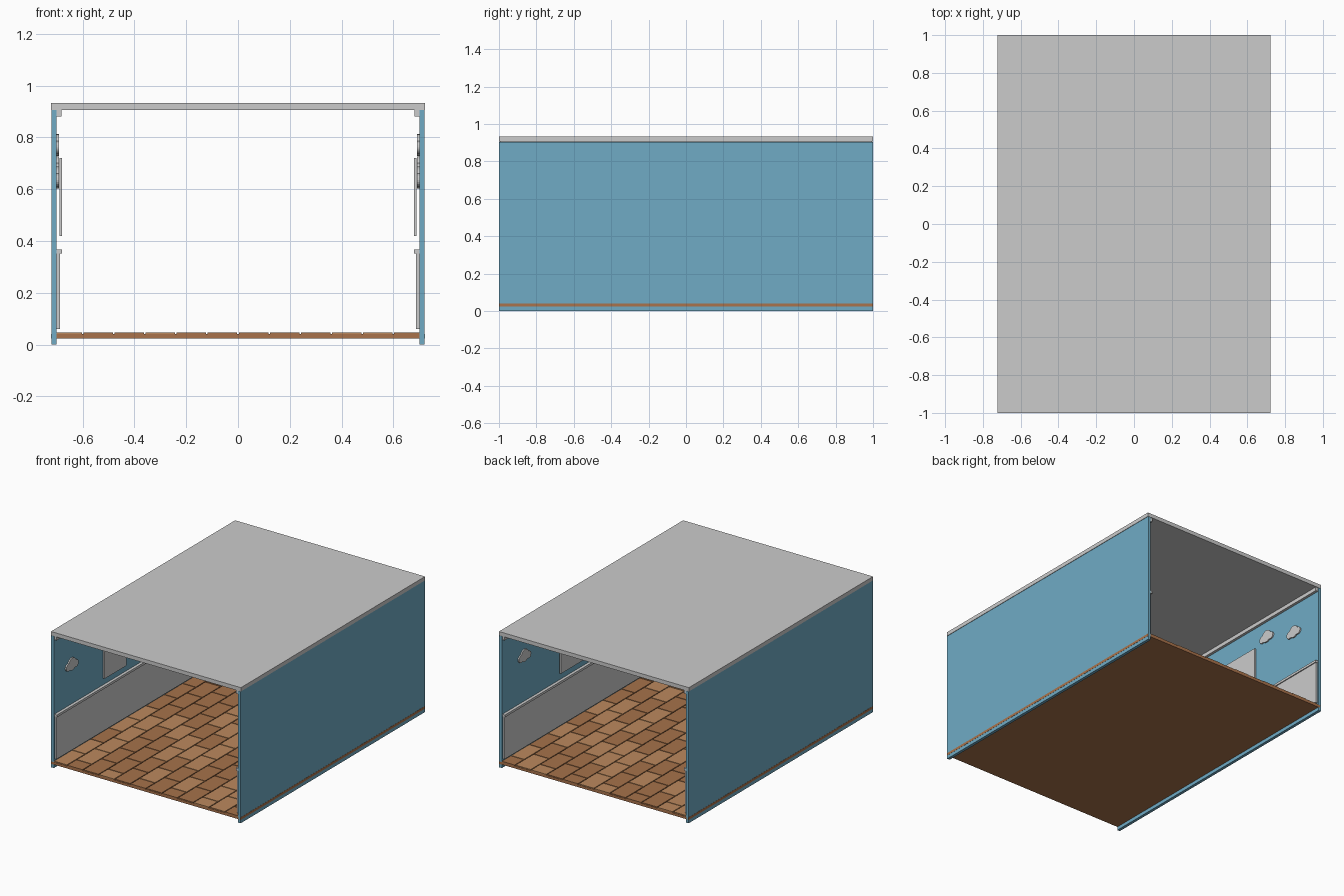
import bpy, bmesh, math, random

if "Cube" in bpy.data.objects:
    bpy.data.objects.remove(bpy.data.objects["Cube"])

random.seed(4)


def material(name, rgb):
    m = bpy.data.materials.new(name)
    m.diffuse_color = (*rgb, 1)
    m.use_nodes = True
    m.node_tree.nodes["Principled BSDF"].inputs["Base Color"].default_value = m.diffuse_color
    return m


blue = material("wall_blue", (0.16, 0.41, 0.56))
slab_brown = material("slab_brown", (0.40, 0.17, 0.07))
wood_dark = material("wood_dark", (0.38, 0.17, 0.07))
wood_light = material("wood_light", (0.50, 0.25, 0.11))


def add_box(bm, x, y, z):
    verts = bmesh.ops.create_cube(bm, size=1)["verts"]
    for v in verts:
        v.co = [lo + (c + 0.5) * (hi - lo) for c, (lo, hi) in zip(v.co, (x, y, z))]


def finish(bm, name, mat=None, mirror=False):
    bmesh.ops.recalc_face_normals(bm, faces=bm.faces)
    me = bpy.data.meshes.new(name)
    bm.to_mesh(me)
    bm.free()
    ob = bpy.data.objects.new(name, me)
    bpy.context.collection.objects.link(ob)
    if mat:
        me.materials.append(mat)
    if mirror:
        mod = ob.modifiers.new("mirror", "MIRROR")
        mod.use_mirror_merge = False
    return ob


def box(name, x, y, z, mat=None, mirror=False):
    bm = bmesh.new()
    add_box(bm, x, y, z)
    return finish(bm, name, mat, mirror)


# Shell: side walls, floor slab and ceiling
box("walls", (0.70, 0.72), (-1, 1), (0, 0.905), blue, True)
box("floor_slab", (-0.721, 0.721), (-1, 1), (0.024, 0.041), slab_brown)
box("ceiling", (-0.722, 0.722), (-1, 1), (0.906, 0.933))

# Floor planks: twelve staggered columns in two wood tones
tones = [bmesh.new(), bmesh.new()]
pitch, length, gap = 0.12, 0.2, 0.003
for col in range(12):
    x0 = max(-0.72 + col * pitch + gap, -0.70)
    x1 = min(-0.72 + (col + 1) * pitch - gap, 0.70)
    start = -1 - (length / 2 if col % 2 else 0)
    for row in range(11):
        y0 = max(start + row * length + gap, -1)
        y1 = min(start + (row + 1) * length - gap, 1)
        if y1 - y0 > 0.02:
            add_box(tones[random.random() < 0.35], (x0, x1), (y0, y1), (0.041, 0.047))
finish(tones[0], "dark_planks", wood_dark)
finish(tones[1], "light_planks", wood_light)

# Wall trim, mirrored to both sides
box("lower_panels", (0.687, 0.70), (-0.99, 0.99), (0.06, 0.353), None, True)
box("chair_rails", (0.68, 0.70), (-0.995, 0.995), (0.352, 0.368), None, True)
box("crown_trim", (0.682, 0.70), (-0.995, 0.995), (0.88, 0.906), None, True)

# Notice boards standing just off the walls
box("front_boards", (0.679, 0.689), (-0.48, -0.24), (0.42, 0.72), None, True)
box("back_boards", (0.679, 0.689), (0.10, 0.39), (0.42, 0.72), None, True)


# Cloud decals: outline of one large and two small overlapping discs
def cloud(name, cy, cz):
    discs = [(0, 0, 0.042), (-0.042, -0.010, 0.025), (0.042, -0.010, 0.025)]
    bm = bmesh.new()
    ring = []
    for i in range(48):
        a = math.tau * i / 48
        best = 0
        for dy, dz, r in discs:
            along = dy * math.cos(a) + dz * math.sin(a)
            d = along * along - dy * dy - dz * dz + r * r
            if d >= 0:
                best = max(best, along + math.sqrt(d))
        ring.append(bm.verts.new((0.70, cy + best * math.cos(a), cz + best * math.sin(a))))
    face = bm.faces.new(ring)
    ext = bmesh.ops.extrude_face_region(bm, geom=[face])
    for v in ext["geom"]:
        if isinstance(v, bmesh.types.BMVert):
            v.co.x -= 0.009
    finish(bm, name, None, True)


for i, (y, z) in enumerate([(-0.81, 0.645), (-0.55, 0.77), (0.49, 0.77), (0.76, 0.685)]):
    cloud(f"cloud_decal_{i + 1}", y, z)
